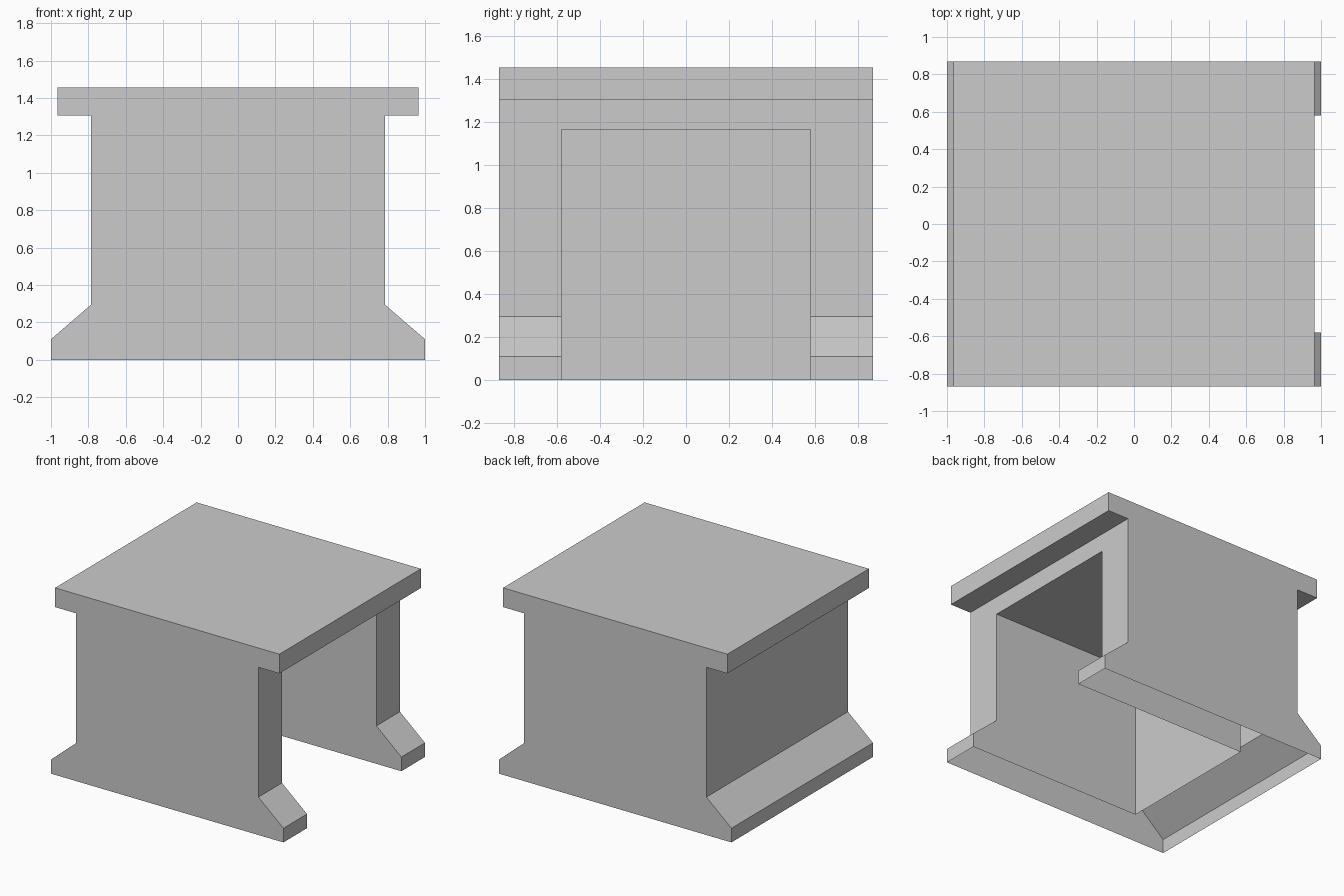
import bpy
import bmesh

cube = bpy.data.objects.get("Cube")
if cube:
    bpy.data.objects.remove(cube, do_unlink=True)

DEPTH = 0.87       # half depth of the whole body
OPENING = 0.58     # half width of the open side
CEILING = 1.165    # height of the hollow
BACK = -0.50       # inner wall of the hollow

grey = bpy.data.materials.new("light_grey")
grey.use_nodes = True
colour = (0.6, 0.6, 0.6, 1)
grey.diffuse_color = colour
grey.node_tree.nodes["Principled BSDF"].inputs["Base Color"].default_value = colour


def prism(name, outline, half_depth):
    """Extrude an x-z outline along y, centred on y = 0."""
    bm = bmesh.new()
    face = bm.faces.new([bm.verts.new((x, -half_depth, z)) for x, z in outline])
    out = bmesh.ops.extrude_face_region(bm, geom=[face])
    moved = [v for v in out["geom"] if isinstance(v, bmesh.types.BMVert)]
    bmesh.ops.translate(bm, verts=moved, vec=(0, 2 * half_depth, 0))
    bmesh.ops.recalc_face_normals(bm, faces=bm.faces)
    mesh = bpy.data.meshes.new(name)
    bm.to_mesh(mesh)
    bm.free()
    mesh.materials.append(grey)
    obj = bpy.data.objects.new(name, mesh)
    bpy.context.collection.objects.link(obj)
    return obj


# Body: flared feet, straight walls and overhanging top slab
half = [(1.0, 0), (1.0, 0.11), (0.785, 0.295), (0.785, 1.305), (0.965, 1.305), (0.965, 1.455)]
body = prism("hollow_stand", half + [(-x, z) for x, z in reversed(half)], DEPTH)

# Hollow, open to the left side and the floor
cutter = prism("hollow_cutter", [(BACK, -0.2), (1.3, -0.2), (1.3, CEILING), (BACK, CEILING)], OPENING)
cutter.hide_render = True
cut = body.modifiers.new("hollow", 'BOOLEAN')
cut.operation = 'DIFFERENCE'
cut.solver = 'EXACT'
cut.object = cutter

# Bake the cut, then open the underside so the walls are shells
bm = bmesh.new()
bm.from_object(body, bpy.context.evaluated_depsgraph_get())
bottom = [f for f in bm.faces if all(v.co.z < 0.001 for v in f.verts)]
bmesh.ops.delete(bm, geom=bottom, context='FACES')
body.modifiers.clear()
bm.to_mesh(body.data)
bm.free()
bpy.data.objects.remove(cutter, do_unlink=True)
